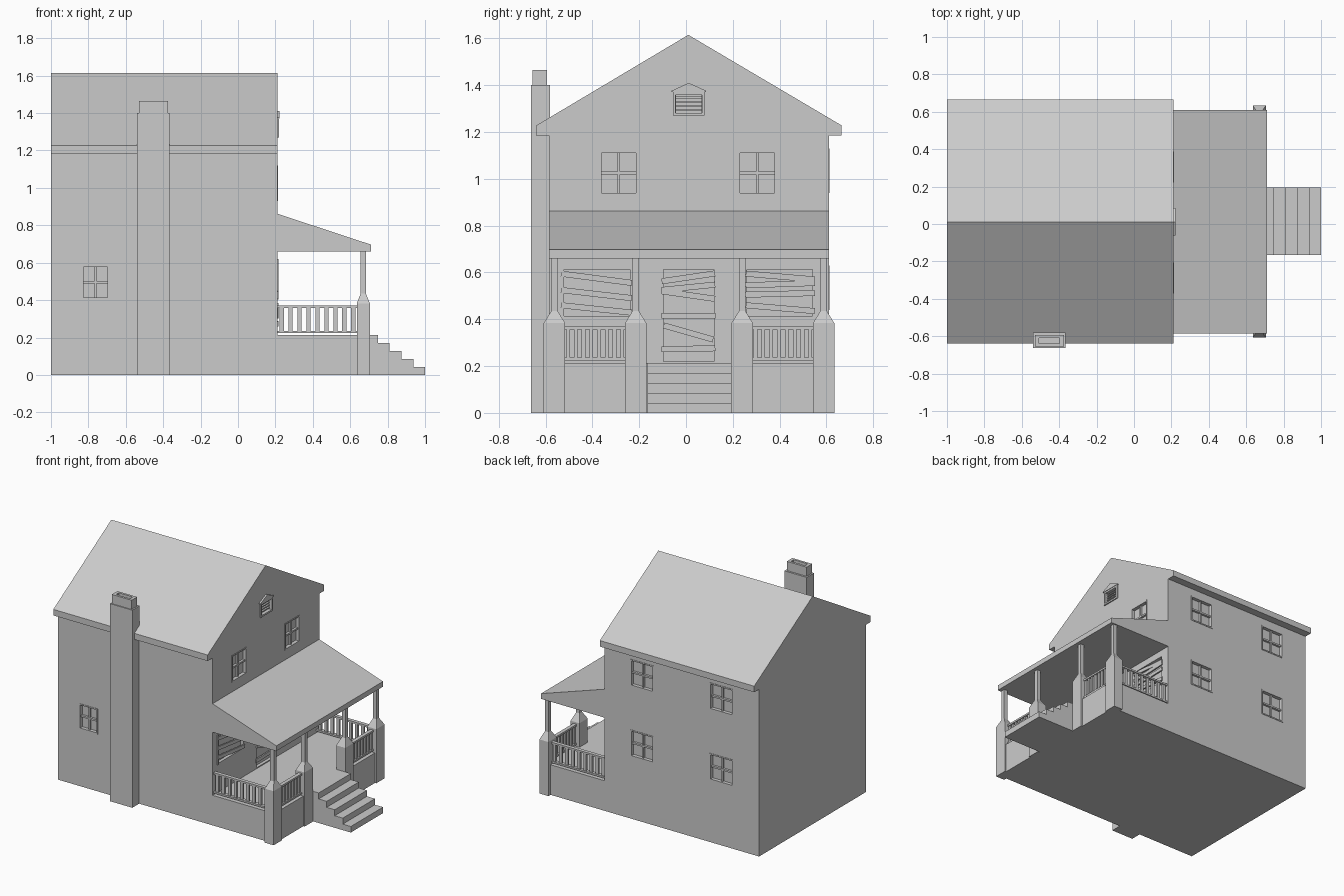
import bpy, bmesh, math
from mathutils import Matrix, Vector

if "Cube" in bpy.data.objects:
    bpy.data.objects.remove(bpy.data.objects["Cube"])

grey = bpy.data.materials.new("plain grey")
grey.diffuse_color = (0.6, 0.6, 0.6, 1)
grey.use_nodes = True
grey.node_tree.nodes["Principled BSDF"].inputs["Base Color"].default_value = grey.diffuse_color


def finish(name, bm):
    bmesh.ops.recalc_face_normals(bm, faces=bm.faces)
    me = bpy.data.meshes.new(name)
    bm.to_mesh(me)
    bm.free()
    me.materials.append(grey)
    ob = bpy.data.objects.new(name, me)
    bpy.context.collection.objects.link(ob)
    return ob


def add_box(bm, x, y, z, matrix=Matrix()):
    """Box from (min, max) pairs."""
    centre = Vector((sum(x) / 2, sum(y) / 2, sum(z) / 2))
    size = (x[1] - x[0], y[1] - y[0], z[1] - z[0], 1)
    bmesh.ops.create_cube(bm, size=1, matrix=matrix @ Matrix.Translation(centre) @ Matrix.Diagonal(size))


def boxes(name, *dims):
    bm = bmesh.new()
    for d in dims:
        add_box(bm, *d)
    return finish(name, bm)


def prism(name, points, axis, lo, hi):
    """Extrude a 2D profile along x (points are y,z) or y (points are x,z)."""
    bm = bmesh.new()
    at = (lambda p, t: (t, p[0], p[1])) if axis == 'x' else (lambda p, t: (p[0], t, p[1]))
    face = bm.faces.new([bm.verts.new(at(p, lo)) for p in points])
    ext = bmesh.ops.extrude_face_region(bm, geom=[face])
    step = Vector((hi - lo, 0, 0)) if axis == 'x' else Vector((0, hi - lo, 0))
    bmesh.ops.translate(bm, vec=step, verts=[v for v in ext['geom'] if isinstance(v, bmesh.types.BMVert)])
    return finish(name, bm)


WALL_X, Y0, Y1, FLOOR = 0.21, -0.585, 0.61, 0.213

# House shell with the gable roof and its eaves
house = prism("house_shell", [(Y0, 0), (Y1, 0), (Y1, 1.185), (0.665, 1.185), (0.665, 1.228),
                              (0.01, 1.615), (-0.64, 1.228), (-0.64, 1.185), (Y0, 1.185)],
              'x', -1, WALL_X)

# Openings: wall direction, centre along wall, width, bottom, top
frames = {
    'x': Matrix(((0, 0, 1, WALL_X), (1, 0, 0, 0), (0, 1, 0, 0), (0, 0, 0, 1))),
    'back': Matrix(((-1, 0, 0, 0), (0, 0, 1, Y1), (0, 1, 0, 0), (0, 0, 0, 1))),
    'front': Matrix(((1, 0, 0, 0), (0, 0, -1, Y0), (0, 1, 0, 0), (0, 0, 0, 1))),
}
windows = [('x', -0.288, 0.165, 0.93, 1.12), ('x', 0.305, 0.165, 0.93, 1.12),
           ('front', -0.762, 0.145, 0.405, 0.585)]
windows += [('back', c, 0.185, z, z + 0.19) for c in (0.085, 0.705) for z in (0.44, 0.94)]
boarded = [('x', -0.385, 0.29, 0.415, 0.612), ('x', 0.4, 0.28, 0.415, 0.612),
           ('x', 0.012, 0.215, 0.22, 0.612)]
vent = ('x', 0.012, 0.11, 1.28, 1.36)

cut = bmesh.new()
for wall, c, w, z0, z1 in windows + boarded + [vent]:
    add_box(cut, (c - w / 2, c + w / 2), (z0, z1), (-0.022, 0.03), frames[wall])
cutter = finish("opening_cutter", cut)
cutter.hide_render = True
mod = house.modifiers.new("openings", 'BOOLEAN')
mod.object, mod.operation, mod.solver = cutter, 'DIFFERENCE', 'EXACT'
bpy.context.view_layer.objects.active = house
house.select_set(True)
bpy.ops.object.modifier_apply(modifier=mod.name)
bpy.data.objects.remove(cutter)

# Window casings and cross bars
bm = bmesh.new()
for wall, c, w, z0, z1 in windows:
    a, b, m, zm, t = c - w / 2, c + w / 2, frames[wall], (z0 + z1) / 2, 0.009
    for x, z in [((a, a + t), (z0, z1)), ((b - t, b), (z0, z1)), ((a, b), (z0, z0 + t)), ((a, b), (z1 - t, z1))]:
        add_box(bm, x, z, (-0.022, 0.003), m)
    add_box(bm, (c - 0.005, c + 0.005), (z0, z1), (-0.022, -0.008), m)
    add_box(bm, (a, b), (zm - 0.006, zm + 0.006), (-0.022, -0.006), m)
finish("window_frames", bm)

# Attic vent with slats and a small pediment
bm = bmesh.new()
v = frames['x']
for y in ((-0.056, -0.044), (0.068, 0.08)):
    add_box(bm, y, (1.27, 1.37), (-0.01, 0.008), v)
for z in ((1.27, 1.282), (1.358, 1.37)):
    add_box(bm, (-0.056, 0.08), z, (-0.01, 0.008), v)
for i in range(4):
    add_box(bm, (-0.045, 0.07), (1.289 + i * 0.018, 1.297 + i * 0.018), (-0.022, -0.008), v)
finish("attic_vent", bm)
prism("vent_pediment", [(-0.062, 1.37), (0.086, 1.37), (0.086, 1.376), (0.012, 1.41), (-0.062, 1.376)],
      'x', WALL_X - 0.01, WALL_X + 0.012)

# Crooked boards over the porch door and windows: y ends, then z at each end
planks = [((-0.105, 0.125), 0.562, 0.596), ((-0.105, 0.125), 0.525, 0.548), ((-0.105, 0.125), 0.52, 0.487),
          ((-0.105, 0.125), 0.415, 0.415), ((-0.1, 0.12), 0.375, 0.312), ((-0.105, 0.125), 0.272, 0.276)]
planks += [((-0.535, -0.23), a, b) for a, b in ((0.595, 0.555), (0.525, 0.49), (0.46, 0.428))]
planks += [((0.255, 0.55), a, b) for a, b in ((0.595, 0.57), (0.545, 0.555), (0.505, 0.512), (0.46, 0.435))]
bm = bmesh.new()
for (a, b), za, zb in planks:
    tilt = Matrix.Translation((WALL_X + 0.002, (a + b) / 2, (za + zb) / 2)) @ Matrix.Rotation(math.atan2(zb - za, b - a), 4, 'X')
    half = (b - a) / 2
    add_box(bm, (-0.005, 0.005), (-half, half), (-0.0125, 0.0125), tilt)
# one upright board at the edge of the left window
add_box(bm, (WALL_X - 0.005, WALL_X + 0.006), (-0.535, -0.522), (0.41, 0.62))
finish("boards", bm)

# Chimney with a hollow cap
boxes("chimney", ((-0.54, -0.365), (-0.662, -0.58), (0, 1.4)))
cx, cy, rim = (-0.53, -0.375), (-0.655, -0.593), 0.016
boxes("chimney_cap",
      (cx, (cy[0], cy[0] + rim), (1.4, 1.465)), (cx, (cy[1] - rim, cy[1]), (1.4, 1.465)),
      ((cx[0], cx[0] + 0.022), cy, (1.4, 1.465)), ((cx[1] - 0.022, cx[1]), cy, (1.4, 1.465)))

# Porch base, steps and sloping roof
boxes("porch_base", ((WALL_X, 0.695), (Y0, Y1), (0, FLOOR)))
ends = (0.748, 0.811, 0.874, 0.937, 1.0)
profile = [(0.69, 0)]
for i, x in reversed(list(enumerate(ends))):
    z = FLOOR * (5 - i) / 5
    profile += [(x, z - FLOOR / 5), (x, z)]
prism("porch_steps", profile + [(0.69, FLOOR)], 'y', -0.165, 0.195)
prism("porch_roof", [(WALL_X, 0.66), (0.71, 0.66), (0.71, 0.697), (WALL_X, 0.862)], 'y', Y0, Y1)

# Porch posts: pedestal, tapered shoulder, slim column
posts = (-0.562, -0.215, 0.24, 0.588)
PX = 0.67
for i, y in enumerate(posts):
    bm = bmesh.new()
    rings = []
    for hx, hy, z in ((0.035, 0.046, 0), (0.035, 0.046, 0.383), (0.014, 0.014, 0.435), (0.014, 0.014, 0.665)):
        rings.append([bm.verts.new((PX + sx * hx, y + sy * hy, z)) for sx, sy in ((-1, -1), (1, -1), (1, 1), (-1, 1))])
    for lo, hi in zip(rings, rings[1:]):
        for k in range(4):
            bm.faces.new((lo[k], lo[(k + 1) % 4], hi[(k + 1) % 4], hi[k]))
    bm.faces.new(rings[0])
    bm.faces.new(rings[-1])
    finish(f"porch_post_{i + 1}", bm)


# Railings: top rail, bottom rail, balusters
def railing(name, start, end, fixed, along, count, half):
    bm = bmesh.new()

    def put(span, width, z):
        side = (fixed - width, fixed + width)
        add_box(bm, *((span, side) if along == 'x' else (side, span)), z)
    put((start, end), 0.013, (0.357, 0.37))
    put((start, end), 0.013, (0.224, 0.236))
    for i in range(count):
        c = start + (end - start) * (i + 0.5) / count
        put((c - half, c + half), 0.007, (0.23, 0.36))
    finish(name, bm)


railing("left_side_railing", WALL_X, 0.64, posts[0], 'x', 9, 0.011)
railing("right_side_railing", WALL_X, 0.64, posts[3], 'x', 9, 0.011)
railing("left_front_railing", -0.52, -0.256, PX, 'y', 8, 0.008)
railing("right_front_railing", 0.28, 0.548, PX, 'y', 8, 0.008)
